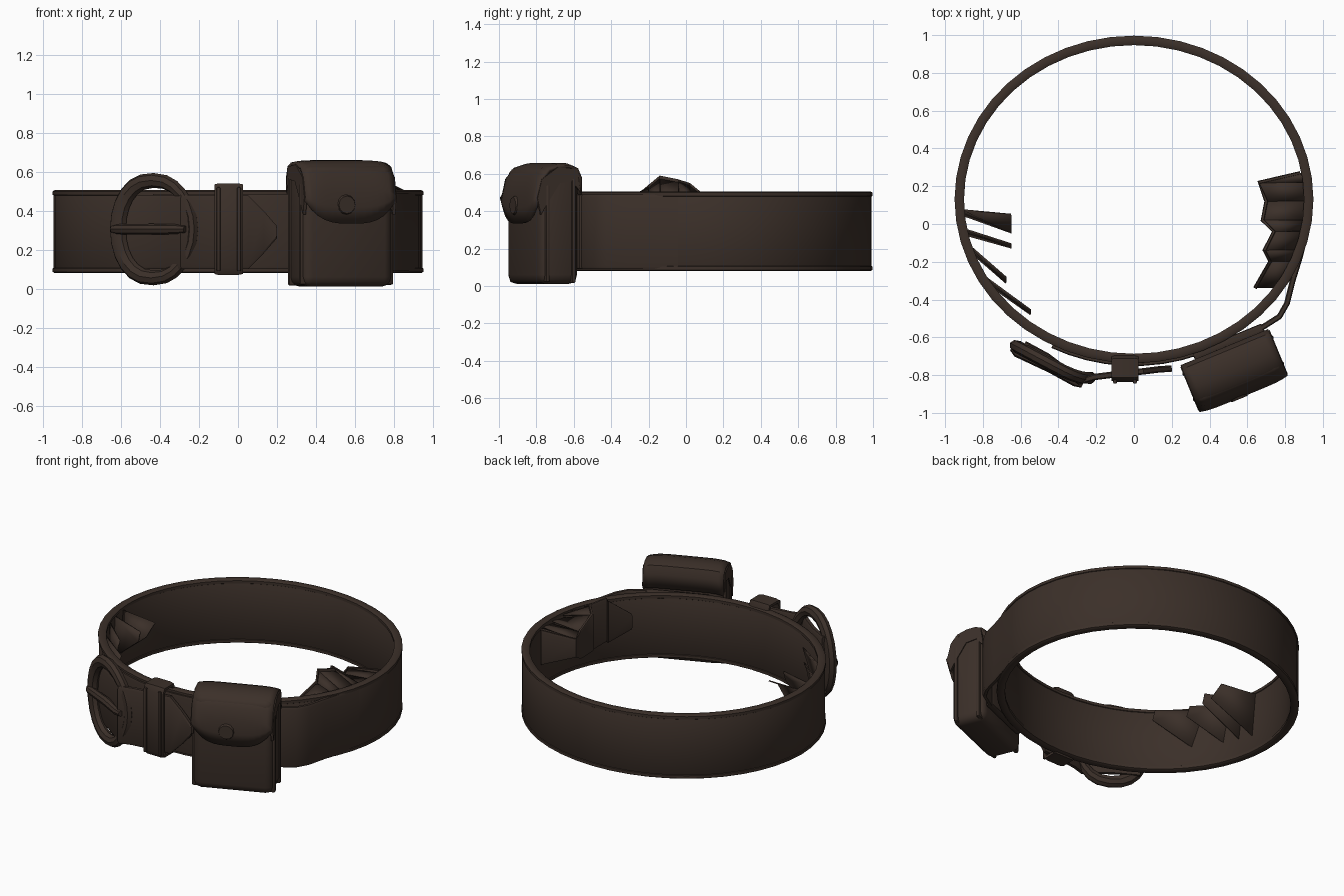
import bpy, bmesh, math
from mathutils import Vector, Matrix

if "Cube" in bpy.data.objects:
    bpy.data.objects.remove(bpy.data.objects["Cube"])

leather = bpy.data.materials.new("dark_brown_leather")
leather.diffuse_color = (0.044, 0.029, 0.022, 1)
leather.use_nodes = True
leather.node_tree.nodes["Principled BSDF"].inputs["Base Color"].default_value = leather.diffuse_color


def finish(name, bm, matrix=None, angle=35):
    if matrix:
        bm.transform(matrix)
    bmesh.ops.recalc_face_normals(bm, faces=bm.faces)
    me = bpy.data.meshes.new(name)
    bm.to_mesh(me)
    bm.free()
    me.materials.append(leather)
    me.shade_smooth()
    me.set_sharp_from_angle(angle=math.radians(angle))
    ob = bpy.data.objects.new(name, me)
    bpy.context.collection.objects.link(ob)
    return ob


def skin(bm, rings, closed):
    """Join cross-section rings with quads, capping open ends."""
    rows = [[bm.verts.new(p) for p in r] for r in rings]
    n, k = len(rows), len(rows[0])
    for i in range(n if closed else n - 1):
        a, b = rows[i], rows[(i + 1) % n]
        for j in range(k):
            bm.faces.new((a[j], a[(j + 1) % k], b[(j + 1) % k], b[j]))
    if not closed:
        bm.faces.new(rows[0])
        bm.faces.new(rows[-1])


def band(name, pts, thick, closed=False):
    """Upright strap along (x, y, z_low, z_high) points, with eased edges."""
    rings, n = [], len(pts)
    for i, (x, y, lo, hi) in enumerate(pts):
        p = pts[(i - 1) % n] if closed or i else pts[i]
        q = pts[(i + 1) % n] if closed or i < n - 1 else pts[i]
        t = Vector((q[0] - p[0], q[1] - p[1])).normalized()
        nx, ny, h = t.y, -t.x, thick / 2
        e = min(0.015, (hi - lo) * 0.2)
        sec = [(h * .6, lo), (h, lo + e), (h, hi - e), (h * .6, hi),
               (-h * .6, hi), (-h, hi - e), (-h, lo + e), (-h * .6, lo)]
        rings.append([(x + nx * d, y + ny * d, z) for d, z in sec])
    bm = bmesh.new()
    skin(bm, rings, closed)
    return finish(name, bm)


def ellipse(deg, grow=0.0):
    a = math.radians(deg)
    return (0.925 + grow) * math.cos(a), 0.13 + (0.842 + grow) * math.sin(a)


def arc(a0, a1, n, lo, hi, grow):
    return [(*ellipse(a0 + (a1 - a0) * i / n, grow), lo, hi) for i in range(n + 1)]


def box(name, size, loc, matrix=None, bevel=0.01, segs=2):
    bm = bmesh.new()
    bmesh.ops.create_cube(bm, size=1)
    bmesh.ops.scale(bm, vec=size, verts=bm.verts)
    bmesh.ops.translate(bm, vec=loc, verts=bm.verts)
    bmesh.ops.bevel(bm, geom=bm.edges[:], offset=bevel, segments=segs,
                    affect='EDGES', profile=0.5)
    return finish(name, bm, matrix)


# Main belt with raised rims along both edges
band("belt", arc(0, 352.5, 47, 0.09, 0.495, 0), 0.042, True)
for nm, z in (("lower_rim", 0.08), ("upper_rim", 0.475)):
    band(nm, arc(0, 352.5, 47, z, z + 0.03, 0), 0.05, True)

# Overlapping layers at the front and beside the pouch
band("front_overlap", arc(243, 303, 10, 0.1, 0.485, 0.03), 0.02)
band("side_overlap", [(0.5, -0.62, .09, .49), (0.66, -0.56, .09, .49), (0.77, -0.49, .09, .49),
                      (0.81, -0.42, .09, .49), (0.84, -0.3, .09, .49), (0.88, -0.17, .09, .49),
                      (0.912, -0.04, .09, .49)], 0.03)

# Strap end that passes through the buckle and ends in a point
band("strap_end", [(-0.58, -0.635, .1, .48), (-0.46, -0.70, .1, .48), (-0.36, -0.775, .1, .48),
                   (-0.29, -0.835, .1, .48), (-0.21, -0.81, .1, .48), (-0.05, -0.79, .1, .48),
                   (0.05, -0.78, .1, .48), (0.13, -0.77, .18, .40), (0.2, -0.765, .26, .32)], 0.034)

# Keeper loop: a rectangular tube around both strap layers
bm = bmesh.new()
loop = [(-0.80 - 0.03, 0.11), (-0.83, 0.5), (-0.81, 0.535), (-0.715, 0.535),
        (-0.70, 0.5), (-0.70, 0.11), (-0.715, 0.075), (-0.81, 0.075)]
cy, cz = -0.765, 0.305
skin(bm, [[(x, cy + (y - cy) * s, cz + (z - cz) * t) for x, s, t in
           ((-0.12, 1, 1), (-0.10, 1.08, 1.02), (0.0, 1.08, 1.02), (0.025, 1, 1),
            (0.025, .75, .93), (-0.12, .75, .93))] for y, z in loop], True)
finish("keeper_loop", bm)
for x in (-0.1, 0.005):
    box("keeper_edge", (0.02, 0.02, 0.43), (x, -0.835, 0.305), bevel=0.006)

# Buckle frame: heavy oval ring whose strap side tucks behind the strap
turn = Matrix.Translation((-0.425, -0.735, 0.305)) @ Matrix.Rotation(math.radians(-28), 4, 'Z')
bm = bmesh.new()
rings = []
for i in range(24):
    a = 2 * math.pi * i / 24
    c, s = math.cos(a), math.sin(a)
    cx = math.copysign(abs(c) ** 0.85, c)
    bow = 0.035 * max(0, c) ** 3 - 0.015
    ring = []
    for j in range(8):
        b = 2 * math.pi * j / 8
        r = (0.038 - 0.008 * c) * math.cos(b)
        ring.append(((0.208 + r) * cx, 0.034 * math.sin(b) + bow, (0.25 + r) * s))
    rings.append(ring)
skin(bm, rings, True)
finish("buckle_frame", bm, turn)

# Buckle prong
bm = bmesh.new()
skin(bm, [[(x, -0.03 + y + r * math.cos(k * math.pi / 4), r * math.sin(k * math.pi / 4))
           for k in range(8)]
          for x, y, r in ((-0.235, 0.0, .02), (-0.2, -0.012, .026), (0, 0.0, .028),
                          (0.15, -0.005, .025), (0.19, 0.0, .018))], False)
finish("buckle_prong", bm, turn)

# Pouch frame: local x along its width, local -y outward
pouch = Matrix.Translation((0.482, -0.66, 0)) @ Matrix.Rotation(math.radians(22.4), 4, 'Z')
box("pouch_body", (0.5, 0.225, 0.625), (0, -0.115, 0.3225), pouch, 0.05, 3)
box("pouch_back_seam", (0.52, 0.025, 0.56), (0, -0.04, 0.295), pouch, 0.011)
box("pouch_front_seam", (0.52, 0.025, 0.52), (0, -0.19, 0.28), pouch, 0.011)
box("pouch_belt_loop", (0.4, 0.05, 0.40), (0.03, 0.025, 0.29), pouch, 0.012)

# Pouch flap: sheet folded over the top with a rounded lower edge
bm = bmesh.new()
fold = [(0.0, 0.50), (0.0, 0.59), (-0.02, 0.635), (-0.06, 0.65), (-0.13, 0.648),
        (-0.19, 0.63), (-0.232, 0.58), (-0.25, 0.50)]
rows = []
for i in range(15):
    t = -1 + 2 * i / 14
    bottom = 0.335 + 0.13 * abs(t) ** 3.5
    path = fold + [(-0.262, (0.5 + bottom) / 2), (-0.25, bottom)]
    tuck = 0.012 * abs(t) ** 6
    rows.append([bm.verts.new((0.25 * t, y + tuck * (y < -.1), z - tuck)) for y, z in path])
for a, b in zip(rows, rows[1:]):
    for j in range(len(a) - 1):
        bm.faces.new((a[j], b[j], b[j + 1], a[j + 1]))
flap = finish("pouch_flap", bm, pouch)
mod = flap.modifiers.new("thickness", 'SOLIDIFY')
mod.thickness, mod.offset = 0.018, 0

# Flap side gussets
for s in (-1, 1):
    bm = bmesh.new()
    side = [(0.0, 0.5), (-0.02, 0.625), (-0.13, 0.637), (-0.225, 0.57), (-0.25, 0.47),
            (-0.23, 0.38), (-0.2, 0.43), (-0.12, 0.55), (-0.05, 0.56)]
    skin(bm, [[(x * s, y, z) for y, z in side] for x in (0.24, 0.256)], False)
    finish("flap_side", bm, pouch)

# Flap snap button
bm = bmesh.new()
bmesh.ops.create_cone(bm, cap_ends=True, segments=12, radius1=0.055, radius2=0.045, depth=0.02)
finish("snap_button", bm, pouch @ Matrix.Translation((-0.03, -0.266, 0.43))
       @ Matrix.Rotation(math.radians(90), 4, 'X'))


# Creased leather folds standing inside the belt
def fold_sheet(name, pts):
    bm = bmesh.new()
    bm.faces.new([bm.verts.new(p) for p in pts])
    bmesh.ops.triangulate(bm, faces=bm.faces[:])
    ob = finish(name, bm, angle=10)
    m = ob.modifiers.new("thickness", 'SOLIDIFY')
    m.thickness = 0.008


for wall, tip, w in (((-0.90, 0.04), (-0.65, 0.0), 0.05), ((-0.90, -0.06), (-0.65, -0.12), 0.01),
                     ((-0.87, -0.15), (-0.68, -0.30), 0.015), ((-0.78, -0.32), (-0.55, -0.47), 0.012)):
    fold_sheet("left_fold", [(*wall, 0.2), (tip[0], tip[1] - w, 0.41),
                             (tip[0], tip[1] + w, 0.47), (wall[0], wall[1] + .03, 0.48)])

# Gathered folds on the right, rising above the belt edge
crease = [(0.88, 0.27, .25, .48), (0.66, 0.22, .34, .46), (0.70, 0.12, .28, .47), (0.68, 0.02, .3, .55),
          (0.74, -0.04, .26, .57), (0.69, -0.14, .3, .59), (0.72, -0.20, .26, .54), (0.64, -0.34, .32, .42)]
band("right_fold_wall", crease, 0.02)
wall_x = [0.9, 0.905, 0.91, 0.905, 0.9, 0.88, 0.86, 0.79]
for (p, u), (q, v) in zip(zip(crease, wall_x), list(zip(crease, wall_x))[1:]):
    fold_sheet("right_fold", [(p[0], p[1], p[3] - .01), (q[0], q[1], q[3] - .01),
                              (v, q[1], 0.46), (u, p[1], 0.48)])
